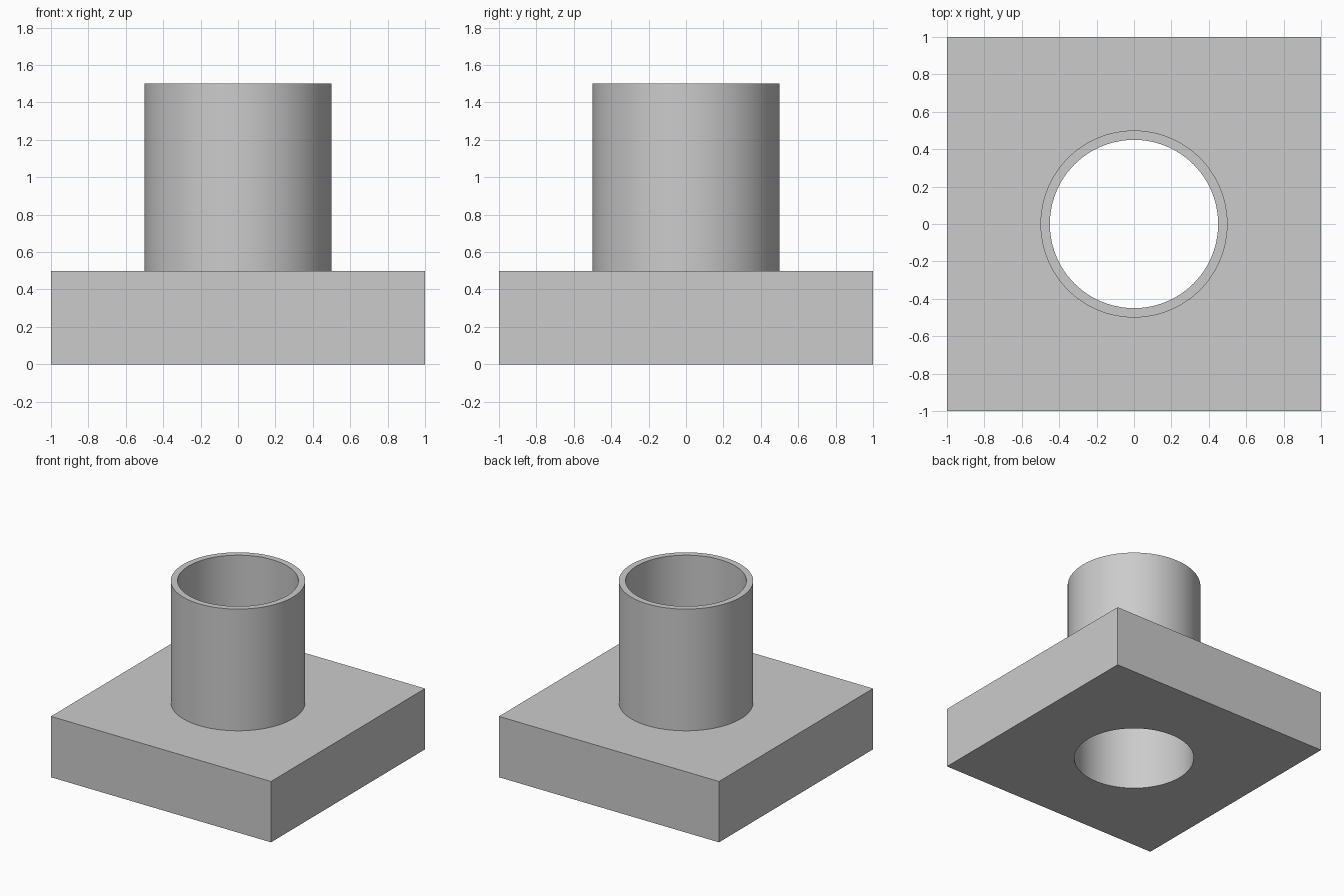
import bpy, bmesh
from math import cos, sin, tau, radians

if "Cube" in bpy.data.objects:
    bpy.data.objects.remove(bpy.data.objects["Cube"])

SIDES = 96  # multiple of 8 so ring points land on the plate corners


def ring(bm, size, z, square=False):
    """One loop of vertices: a circle, or the same angles pushed out to a square."""
    verts = []
    for i in range(SIDES):
        c, s = cos(tau * i / SIDES), sin(tau * i / SIDES)
        k = size / max(abs(c), abs(s)) if square else size
        verts.append(bm.verts.new((c * k, s * k, z)))
    return verts


bm = bmesh.new()
rings = [
    ring(bm, 0.45, 0.0),        # bore, bottom
    ring(bm, 1.0, 0.0, True),   # plate, bottom edge
    ring(bm, 1.0, 0.5, True),   # plate, top edge
    ring(bm, 0.5, 0.5),         # foot of the tube
    ring(bm, 0.5, 1.5),         # outer rim
    ring(bm, 0.45, 1.5),        # inner rim
]

# Bridge each ring to the next; the last closes back down the bore
for a, b in zip(rings, rings[1:] + rings[:1]):
    for i in range(SIDES):
        j = (i + 1) % SIDES
        bm.faces.new((a[i], a[j], b[j], b[i]))
bmesh.ops.recalc_face_normals(bm, faces=bm.faces)

mesh = bpy.data.meshes.new("flanged_tube")
bm.to_mesh(mesh)
bm.free()
obj = bpy.data.objects.new("flanged_tube", mesh)
bpy.context.collection.objects.link(obj)

# Smooth round walls, crisp edges
bpy.context.view_layer.objects.active = obj
obj.select_set(True)
bpy.ops.object.shade_smooth_by_angle(angle=radians(30))
